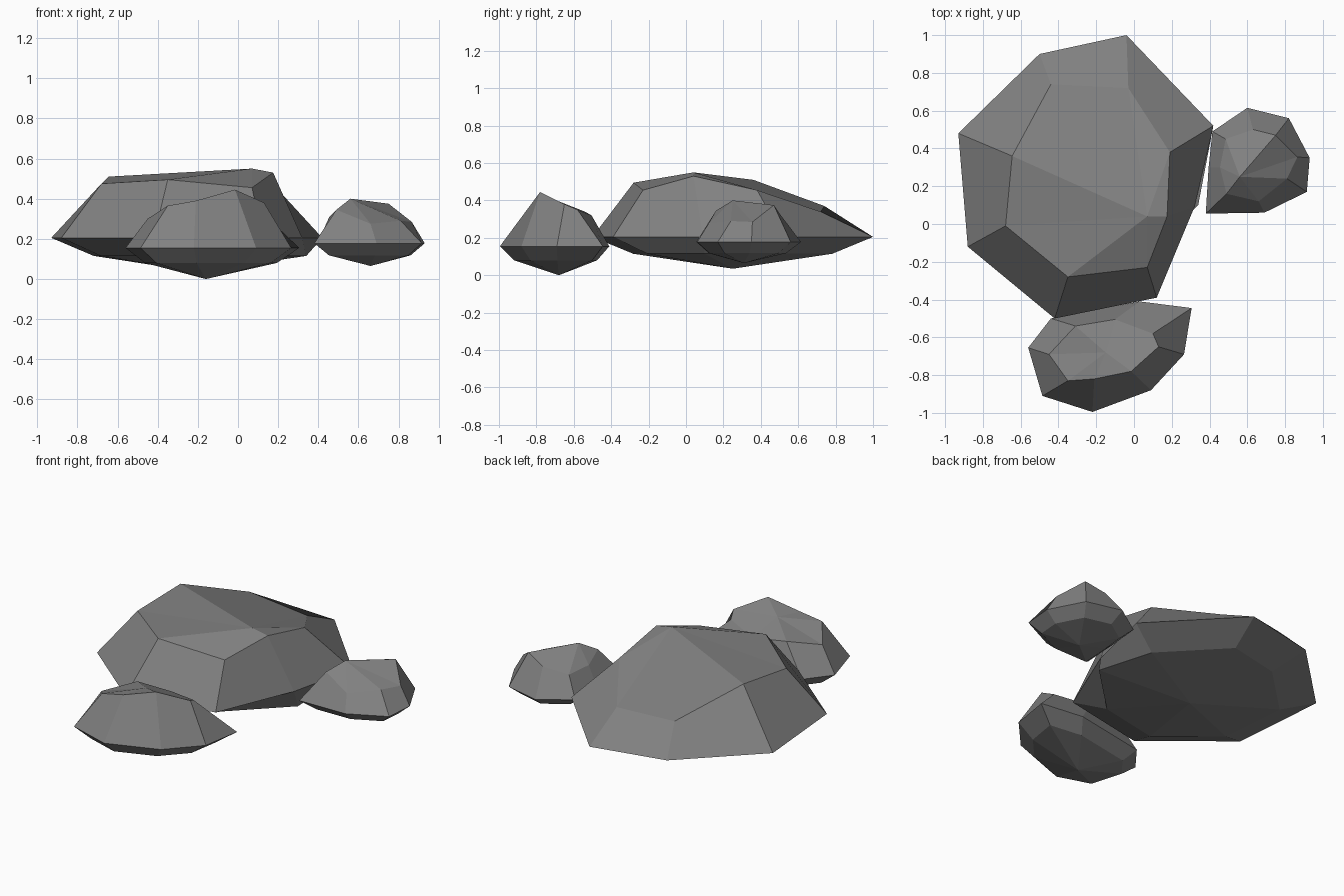
import bpy

stone = bpy.data.materials.new("stone grey")
stone.diffuse_color = (0.22, 0.22, 0.22, 1)


def rock(name, rim, rim_z, upper, apex, lower_z, lower_scale, nadir, moved=None):
    """Eight-sided rock: nadir, lower ring, widest rim, upper ring, apex."""
    n = len(rim)
    lower = [(nadir[0] + (x - nadir[0]) * lower_scale,
              nadir[1] + (y - nadir[1]) * lower_scale, lower_z) for x, y in rim]
    for i, p in (moved or {}).items():
        lower[i] = p
    verts = lower + [(x, y, rim_z) for x, y in rim] + upper + [nadir, apex]
    faces = []
    for i in range(n):
        j = (i + 1) % n
        faces.append((3 * n, j, i))
        for r in (0, n):
            faces.append((r + i, r + j, r + n + j, r + n + i))
        faces.append((2 * n + i, 2 * n + j, 3 * n + 1))
    mesh = bpy.data.meshes.new(name)
    mesh.from_pydata(verts, [], faces)
    mesh.materials.append(stone)
    mesh.update()
    obj = bpy.data.objects.new(name, mesh)
    bpy.context.collection.objects.link(obj)


# Large boulder (rings run counter-clockwise seen from above)
rock("large_boulder",
     [(-.50, .90), (-.93, .48), (-.88, -.12), (-.42, -.50),
      (.12, -.39), (.32, .09), (.42, .52), (-.04, 1.0)], .205,
     [(-.44, .74, .37), (-.645, .36, .51), (-.68, -.01, .475), (-.35, -.28, .495),
      (.07, -.23, .455), (.175, .04, .53), (.19, .38, .455), (-.03, .72, .34)],
     (.07, .04, .55), .115, .71, (-.2, .25, .035), {5: (.34, .10, .115)})

# Small rock in front
rock("front_rock",
     [(-.56, -.655), (-.485, -.91), (-.22, -.995), (.09, -.88),
      (.265, -.69), (.305, -.445), (.03, -.41), (-.44, -.50)], .155,
     [(-.45, -.69, .30), (-.35, -.83, .365), (-.21, -.82, .39), (-.015, -.78, .445),
      (.13, -.65, .38), (.10, -.58, .35), (-.10, -.505, .32), (-.31, -.54, .34)],
     (-.15, -.68, .395), .08, .76, (-.16, -.68, 0))

# Small rock on the right
rock("right_rock",
     [(.38, .055), (.69, .06), (.915, .17), (.93, .35),
      (.82, .56), (.60, .615), (.415, .49), (.395, .30)], .178,
     [(.49, .16, .345), (.66, .12, .275), (.81, .24, .29), (.865, .355, .285),
      (.75, .47, .375), (.63, .50, .33), (.485, .45, .30), (.455, .30, .31)],
     (.56, .25, .40), .118, .74, (.66, .31, .065))
